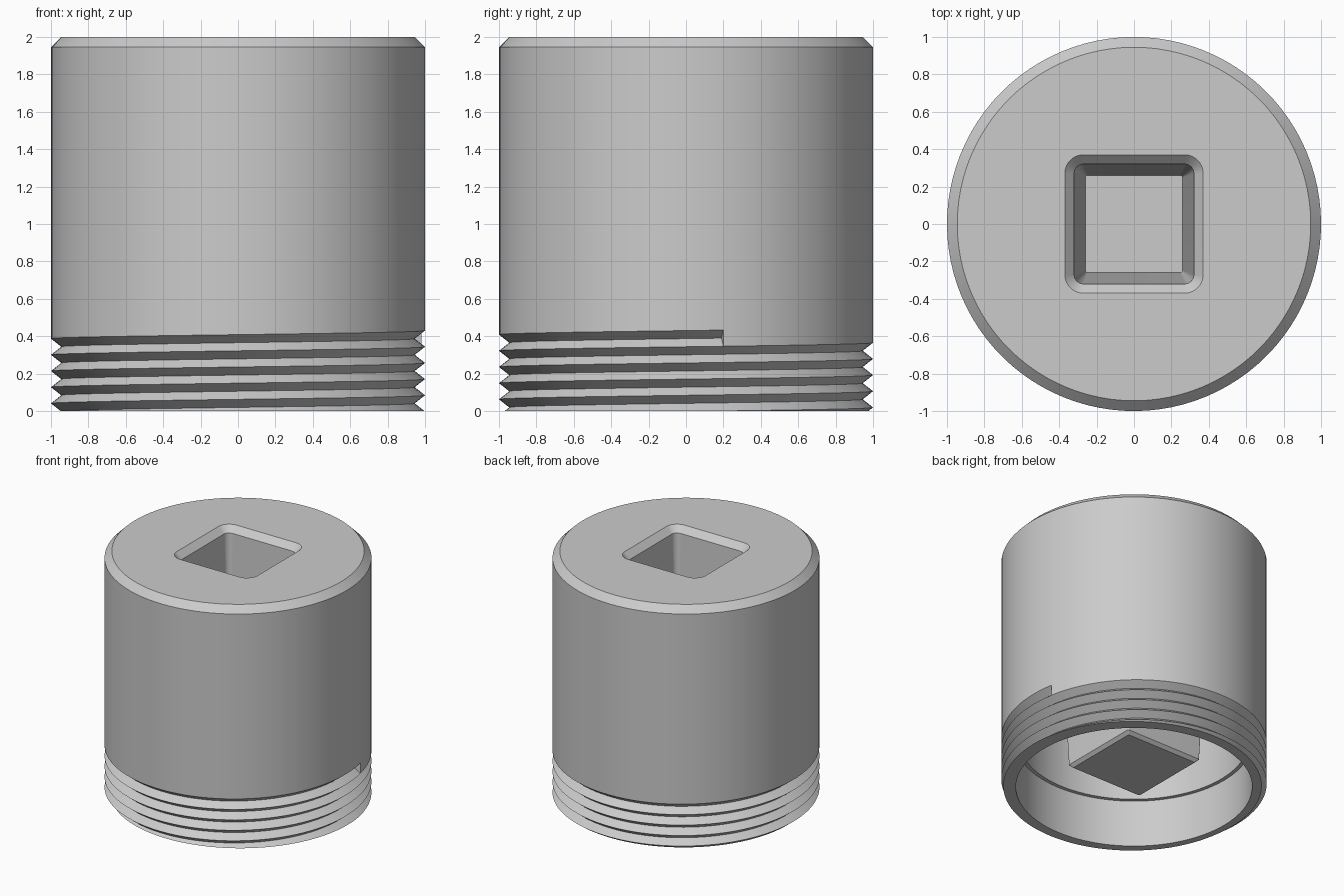
import bpy, bmesh
from math import sin, cos, pi, asin

if "Cube" in bpy.data.objects:
    bpy.data.objects.remove(bpy.data.objects["Cube"])

SIDES = 96
PITCH = 0.0865
ROOT = 0.945                 # thread root radius
THREAD_TOP = 0.433           # height of the groove's upper edge at its end
START = asin(0.2)            # angle where the groove ends
RIM_Z = 1.945                # lower edge of the top chamfer
BORE = 0.89

bm = bmesh.new()


def circle(r, z):
    return [bm.verts.new((r * cos(START + 2 * pi * i / SIDES),
                          r * sin(START + 2 * pi * i / SIDES), z)) for i in range(SIDES)]


def square(half, r, z):
    """Rounded square ring with the same point count as the circles."""
    per = SIDES // 4
    ring = []
    for q in range(4):
        mid = pi / 4 + q * pi / 2
        cx = (half - r) * 2 ** 0.5 * cos(mid)
        cy = (half - r) * 2 ** 0.5 * sin(mid)
        for k in range(per):
            a = q * pi / 2 + pi / 2 * k / (per - 1)
            ring.append(bm.verts.new((cx + r * cos(a), cy + r * sin(a), z)))
    # start the ring near the angle where the circles start
    shift = round(START / (2 * pi) * SIDES)
    return ring[shift:] + ring[:shift]


def loft(rings, cap=True):
    for a, b in zip(rings, rings[1:]):
        for i in range(SIDES):
            j = (i + 1) % SIDES
            bm.faces.new((a[i], a[j], b[j], b[i]))
    if cap:
        bm.faces.new(rings[-1])


# Top chamfer, top face and tapered square socket
loft([circle(1, RIM_Z), circle(ROOT, 2), square(0.37, 0.10, 2),
      square(0.32, 0.05, 1.95), square(0.26, 0.012, 0.3)])

# Hollow underside with a step, and the square socket housing hanging inside
loft([circle(BORE, 0), circle(BORE, 0.39), circle(0.86, 0.39), circle(0.86, 1.86),
      square(0.41, 0.012, 1.86), square(0.35, 0.01, 0.215), square(0.325, 0.01, 0.19)])


# Outer wall with a helical V groove, cut off at the base
def column(i):
    a = START + 2 * pi * i / SIDES
    top = THREAD_TOP - PITCH * (1 - i / SIDES)
    profile = [(1, RIM_Z)]
    for j in range(13):
        r, z = (ROOT if j % 2 else 1), top - j * PITCH / 2
        if z < 0:
            pr, pz = profile[-1]
            r, z = (pr + (r - pr) * pz / (pz - z) if pz > 0 else pr), 0
        profile.append((r, z))
    profile.append((BORE, 0))
    return [bm.verts.new((r * cos(a), r * sin(a), z)) for r, z in profile]


columns = [column(i) for i in range(SIDES + 1)]
for a, b in zip(columns, columns[1:]):
    for j in range(len(a) - 1):
        bm.faces.new((a[j], b[j], b[j + 1], a[j + 1]))
bm.faces.new(columns[-1][1:4])      # end wall of the groove

bmesh.ops.remove_doubles(bm, verts=bm.verts, dist=0.0002)
bmesh.ops.dissolve_degenerate(bm, edges=bm.edges, dist=0.0001)
bmesh.ops.recalc_face_normals(bm, faces=bm.faces)

mesh = bpy.data.meshes.new("threaded_plug")
bm.to_mesh(mesh)
bm.free()
plug = bpy.data.objects.new("threaded_plug", mesh)
bpy.context.collection.objects.link(plug)

# Plain grey metal
grey = bpy.data.materials.new("light_grey")
grey.use_nodes = True
colour = (0.6, 0.6, 0.6, 1)
grey.diffuse_color = colour
grey.node_tree.nodes["Principled BSDF"].inputs["Base Color"].default_value = colour
mesh.materials.append(grey)

bpy.ops.object.select_all(action='DESELECT')
plug.select_set(True)
bpy.context.view_layer.objects.active = plug
bpy.ops.object.shade_smooth_by_angle(angle=pi / 7)
